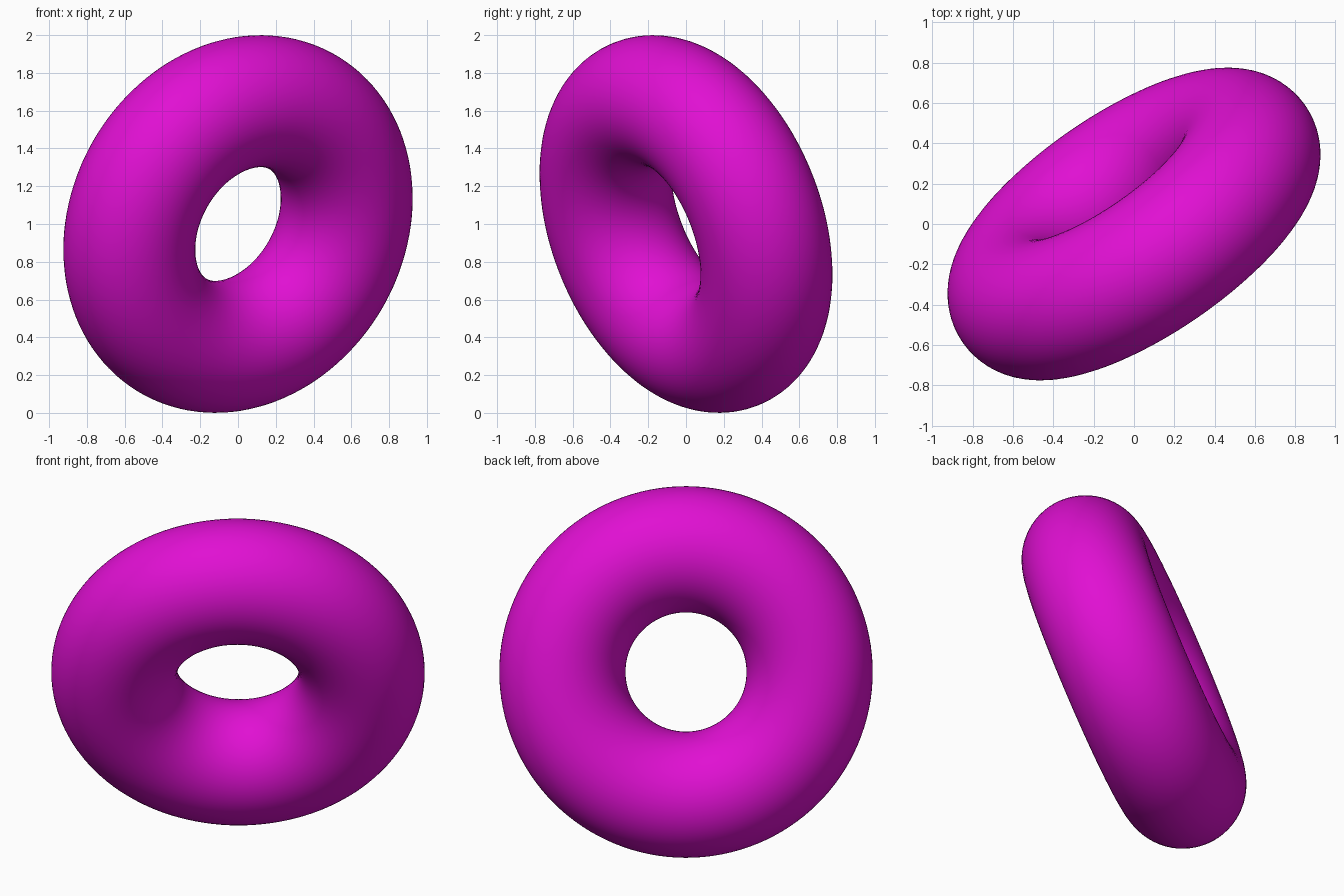
import bpy
from mathutils import Vector

if "Cube" in bpy.data.objects:
    bpy.data.objects.remove(bpy.data.objects["Cube"])

# Ring: a round tube, standing tilted on its edge
axis = Vector((-0.541, 0.783, 0.31)).normalized()
bpy.ops.mesh.primitive_torus_add(
    major_radius=0.684, minor_radius=0.3493,
    major_segments=128, minor_segments=64,
    location=(0, 0, 1),
    rotation=axis.to_track_quat('Z', 'Y').to_euler())
ring = bpy.context.object
ring.name = "ring"
bpy.ops.object.shade_smooth()

# Magenta colour
mat = bpy.data.materials.new("magenta")
mat.diffuse_color = (0.75, 0.005, 0.65, 1)
mat.use_nodes = True
mat.node_tree.nodes["Principled BSDF"].inputs["Base Color"].default_value = mat.diffuse_color
ring.data.materials.append(mat)
